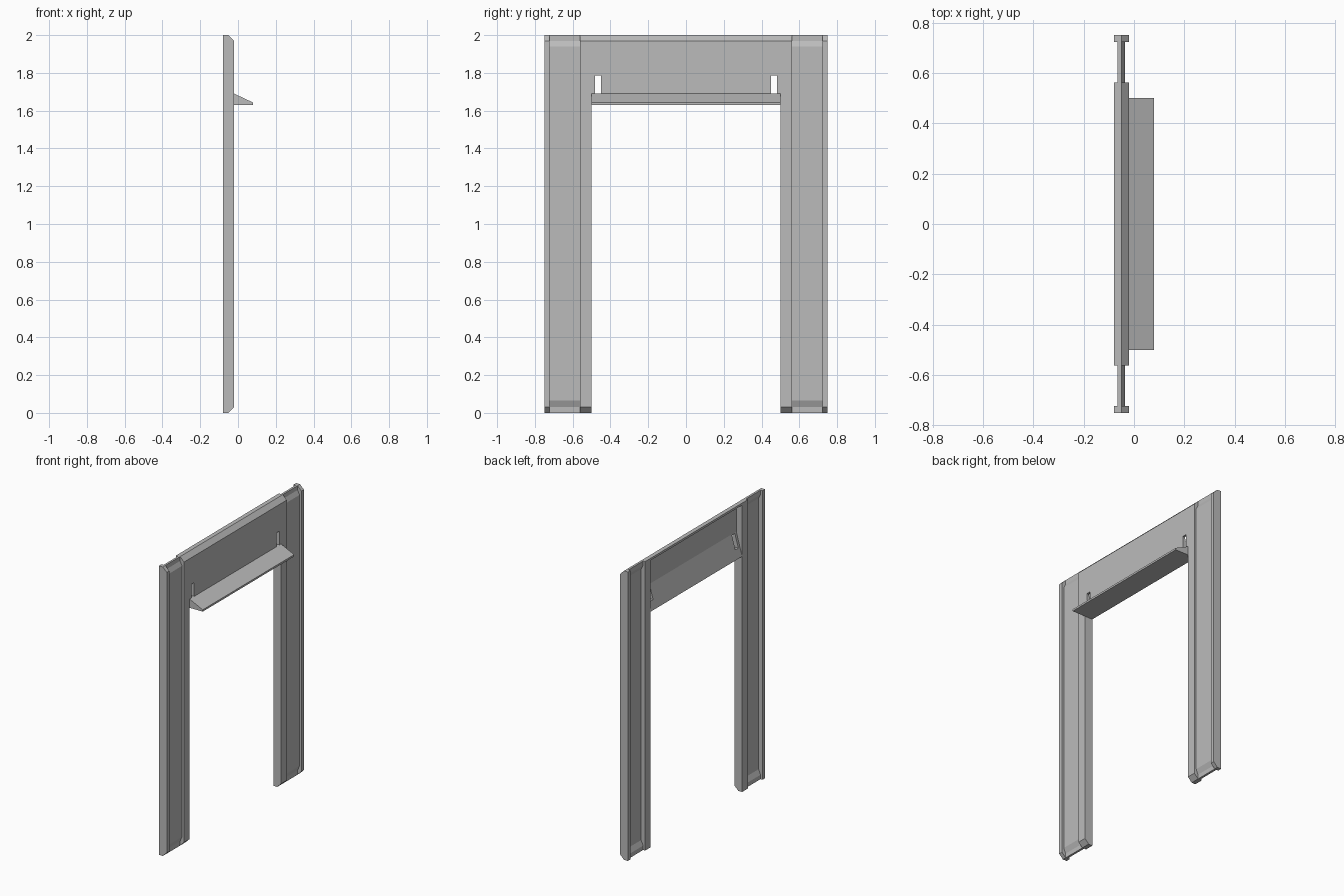
import bpy
import bmesh

cube = bpy.data.objects.get("Cube")
if cube:
    bpy.data.objects.remove(cube, do_unlink=True)

# Single plain grey finish
grey = bpy.data.materials.new("plain grey")
grey.use_nodes = True
grey.diffuse_color = (0.5, 0.5, 0.5, 1)
bsdf = grey.node_tree.nodes["Principled BSDF"]
bsdf.inputs["Base Color"].default_value = (0.5, 0.5, 0.5, 1)
bsdf.inputs["Roughness"].default_value = 0.8


def extrude_profile(name, profile, y0, y1):
    """Extrude an (x, z) outline along y."""
    bm = bmesh.new()
    face = bm.faces.new([bm.verts.new((x, y0, z)) for x, z in profile])
    result = bmesh.ops.extrude_face_region(bm, geom=[face])
    moved = [v for v in result["geom"] if isinstance(v, bmesh.types.BMVert)]
    bmesh.ops.translate(bm, verts=moved, vec=(0, y1 - y0, 0))
    bmesh.ops.recalc_face_normals(bm, faces=bm.faces)
    mesh = bpy.data.meshes.new(name)
    bm.to_mesh(mesh)
    bm.free()
    mesh.materials.append(grey)
    obj = bpy.data.objects.new(name, mesh)
    bpy.context.collection.objects.link(obj)
    return obj


BACK, FRONT, MID, TOP = -0.08, -0.02, -0.05, 2.0

# Post rail: chamfered on the front edge at both ends
rail = [(BACK, 0), (MID, 0), (FRONT, 0.03), (FRONT, 1.97), (MID, TOP), (BACK, TOP)]

# Thin post web, stepping backwards at both ends
web = [(-0.05, 0), (-0.05, 0.03), (-0.035, 0.065), (-0.035, 1.94),
       (-0.05, 1.97), (-0.05, TOP), (-0.065, TOP), (-0.065, 1.97),
       (-0.05, 1.94), (-0.05, 0.065), (-0.065, 0.03), (-0.065, 0)]

for side, s in (("left", 1), ("right", -1)):
    extrude_profile(f"{side}_outer_rail", rail, s * 0.723, s * 0.75)
    extrude_profile(f"{side}_inner_rail", rail, s * 0.50, s * 0.562)
    extrude_profile(f"{side}_post_web", web, s * 0.56, s * 0.725)

# Header panel: recessed at the back with a sloping sill
header = extrude_profile(
    "header_panel",
    [(BACK, 1.63), (FRONT, 1.63), (FRONT, 1.97), (MID, TOP), (BACK, TOP),
     (BACK, 1.985), (-0.035, 1.985), (-0.035, 1.79)],
    -0.50, 0.50)

# Narrow slots through the header at both ends
for s in (1, -1):
    slot = extrude_profile(
        "slot_cutter", [(-0.1, 1.69), (0, 1.69), (0, 1.785), (-0.1, 1.785)],
        s * 0.45, s * 0.482)
    slot.hide_render = True
    slot.hide_viewport = True
    cut = header.modifiers.new("slot", 'BOOLEAN')
    cut.operation = 'DIFFERENCE'
    cut.solver = 'EXACT'
    cut.object = slot

# Wedge-shaped canopy on the front of the header
extrude_profile("canopy", [(FRONT, 1.63), (0.08, 1.63), (0.08, 1.643), (FRONT, 1.69)],
                -0.50, 0.50)
